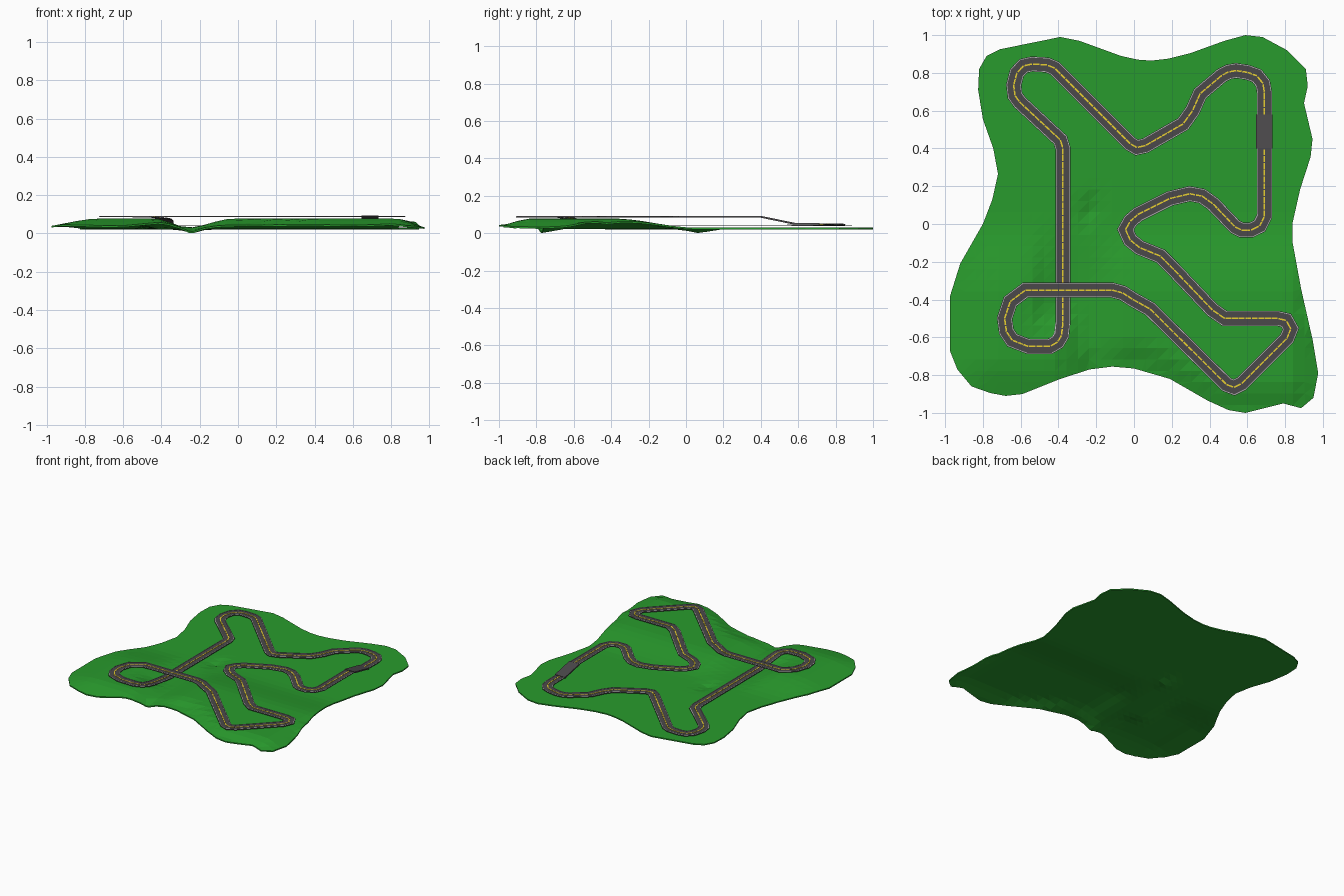
import bpy, bmesh
from math import exp
from mathutils import Vector

if "Cube" in bpy.data.objects:
    bpy.data.objects.remove(bpy.data.objects["Cube"])


def material(name, rgb):
    m = bpy.data.materials.new(name)
    m.diffuse_color = (*rgb, 1)
    m.use_nodes = True
    m.node_tree.nodes["Principled BSDF"].inputs["Base Color"].default_value = m.diffuse_color
    return m


GRASS = material("grass", (0.022, 0.33, 0.026))
ASPHALT = material("asphalt", (0.07, 0.065, 0.07))
WHITE = material("edge_paint", (0.5, 0.5, 0.5))
YELLOW = material("centre_paint", (0.8, 0.62, 0.03))


def add(name, bm, mat):
    me = bpy.data.meshes.new(name)
    bmesh.ops.recalc_face_normals(bm, faces=bm.faces)
    bm.to_mesh(me)
    bm.free()
    me.materials.append(mat)
    ob = bpy.data.objects.new(name, me)
    bpy.context.collection.objects.link(ob)
    return ob


# Terrain: outline sliced into a grid, then raised by a height function
OUTLINE = [(-.39, .99), (-.29, .97), (-.07, .89), (.02, .87), (.09, .865), (.18, .875),
           (.3, .905), (.48, .97), (.59, 1), (.68, .99), (.81, .92), (.91, .82), (.92, .73),
           (.9, .64), (.945, .45), (.935, .355), (.88, .185), (.838, 0), (.84, -.1),
           (.885, -.345), (.945, -.61), (.975, -.79), (.95, -.92), (.885, -.975), (.79, -.95),
           (.59, -1), (.5, -.985), (.39, -.935), (.19, -.82), (0, -.765), (-.115, -.755),
           (-.235, -.77), (-.39, -.82), (-.59, -.9), (-.68, -.91), (-.76, -.895),
           (-.86, -.86), (-.935, -.77), (-.975, -.67), (-.975, -.385), (-.92, -.21), (-.8, 0),
           (-.75, .13), (-.72, .265), (-.745, .4), (-.8, .555), (-.825, .71), (-.82, .82),
           (-.78, .89), (-.71, .925)]


def step(a, b, t):
    t = min(1, max(0, (t - a) / (b - a)))
    return t * t * (3 - 2 * t)


def height(x, y):
    rim = -.765 - .23 * step(0, .5, x)
    south = .3 + .7 * step(0, .16, y - rim)
    ridge = max(step(1, .82, x), .7 * exp(-((y + .5) / .12) ** 2))
    east = step(.05, -.38, y) * step(-.27, -.02, x) * south * ridge
    # west hill: stays clear of the underpass, spreads east under the loop
    k = step(-.42, -.6, y)
    bank = (1 - k) * step(-.41, -.58, x) + k * step(-.25, -.44, x)
    west = step(.05, -.38, y) * bank * step(-1.0, -.7, y) * step(-1.08, -.72, x)
    dip = sum(exp(-((x + .24) / .05) ** 2 - ((y - c) / .07) ** 2) for c in (-.77, .07))
    return .03 + .048 * max(east, west) - .02 * min(dip, 1)


bm = bmesh.new()
bm.faces.new([bm.verts.new((x, y, 0)) for x, y in reversed(OUTLINE)])
for axis in ((1, 0, 0), (0, 1, 0)):
    for i in range(-16, 17):
        bmesh.ops.bisect_plane(bm, geom=bm.verts[:] + bm.edges[:] + bm.faces[:],
                               plane_co=Vector(axis) * (i * .06 + .003), plane_no=axis)
bmesh.ops.triangulate(bm, faces=bm.faces)
for v in bm.verts:
    v.co.z = height(v.co.x, v.co.y)
# thin slab: copy downwards and wall the rim
ret = bmesh.ops.extrude_face_region(bm, geom=bm.faces[:], use_keep_orig=True)
for v in ret["geom"]:
    if isinstance(v, bmesh.types.BMVert):
        v.co.z -= .009
add("terrain", bm, GRASS)

# Track centre line, from the foot of the ramp round to its top
LOW = [(.69, .58), (.69, .7), (.682, .745), (.65, .785), (.6, .803), (.54, .812), (.5, .805),
       (.465, .787), (.35, .69), (.31, .6), (.26, .53), (.06, .415), (.015, .405),
       (-.02, .425), (-.39, .795), (-.42, .825), (-.46, .842), (-.54, .847), (-.585, .837),
       (-.62, .8), (-.637, .735), (-.63, .68), (-.605, .645), (-.39, .445), (-.376, .4),
       (-.376, -.35)]
RISE = [(-.376, -.52), (-.384, -.59), (-.405, -.625), (-.445, -.648), (-.56, -.648),
        (-.645, -.615), (-.675, -.57), (-.685, -.5), (-.655, -.41)]
HIGH = [(-.575, -.35), (-.115, -.35), (-.06, -.365), (-.005, -.4), (.085, -.45), (.49, -.85),
        (.53, -.865), (.57, -.845), (.81, -.605), (.83, -.555), (.805, -.51), (.76, -.5),
        (.48, -.5), (.415, -.455), (.21, -.24), (.14, -.17), (.03, -.125), (-.02, -.085),
        (-.045, -.03), (-.02, .015), (.02, .05), (.19, .135), (.295, .16), (.36, .148),
        (.42, .105), (.535, -.015), (.57, -.032), (.62, -.032), (.665, -.01), (.69, .04),
        (.69, .4)]
path = [Vector((x, y, max(.042, .052 - .001 * i))) for i, (x, y) in enumerate(LOW)]
path += [Vector((x, y, z)) for (x, y), z in
         zip(RISE, (.064, .075, .081, .087, .089, .089, .089, .089, .089))]
path += [Vector((x, y, .089)) for x, y in HIGH]


def side(pts, i, closed):
    """mitred sideways vector at a path point"""
    n = len(pts)
    a = pts[(i - 1) % n] if closed or i > 0 else pts[i]
    b = pts[(i + 1) % n] if closed or i < n - 1 else pts[i]
    d1, d2 = (pts[i] - a).to_2d(), (b - pts[i]).to_2d()
    d1 = d1.normalized() if d1.length else d2.normalized()
    d2 = d2.normalized() if d2.length else d1
    t = (d1 + d2).normalized()
    return Vector((-t.y, t.x, 0)) / max(.5, t.dot(d1))


def ribbon(bm, pts, lo, hi, top, bottom, closed=False):
    """sweep a rectangular section along a path"""
    rings = []
    for i, p in enumerate(pts):
        s = side(pts, i, closed)
        rings.append([bm.verts.new(p + s * o + Vector((0, 0, z)))
                      for o, z in ((lo, bottom), (hi, bottom), (hi, top), (lo, top))])
    for i in range(len(pts) if closed else len(pts) - 1):
        a, b = rings[i], rings[(i + 1) % len(pts)]
        for k in range(4):
            bm.faces.new((a[k], a[k - 1], b[k - 1], b[k]))
    if not closed:
        bm.faces.new(rings[0])
        bm.faces.new(rings[-1])


# Thin road sheet and edge lines
for name, mat, bands, top, bottom in (
        ("road", ASPHALT, [(-.04, .04)], 0, -.004),
        ("edge_lines", WHITE, [(-.038, -.034), (.034, .038)], .003, .001)):
    bm = bmesh.new()
    for lo, hi in bands:
        ribbon(bm, path, lo, hi, top, bottom, True)
    add(name, bm, mat)

# Dashed centre line
bm = bmesh.new()
for a, b in zip(path, path[1:]):
    n = max(1, round((b - a).length / .035))
    for k in range(n):
        ribbon(bm, [a.lerp(b, k / n), a.lerp(b, (k + .88) / n)], -.004, .004, .003, .001)
add("centre_line", bm, YELLOW)

# Wider sloping start plate joining the high and low roads
bm = bmesh.new()
ribbon(bm, [path[-1], path[0]], -.044, .044, .004, -.006)
add("start_plate", bm, ASPHALT)
